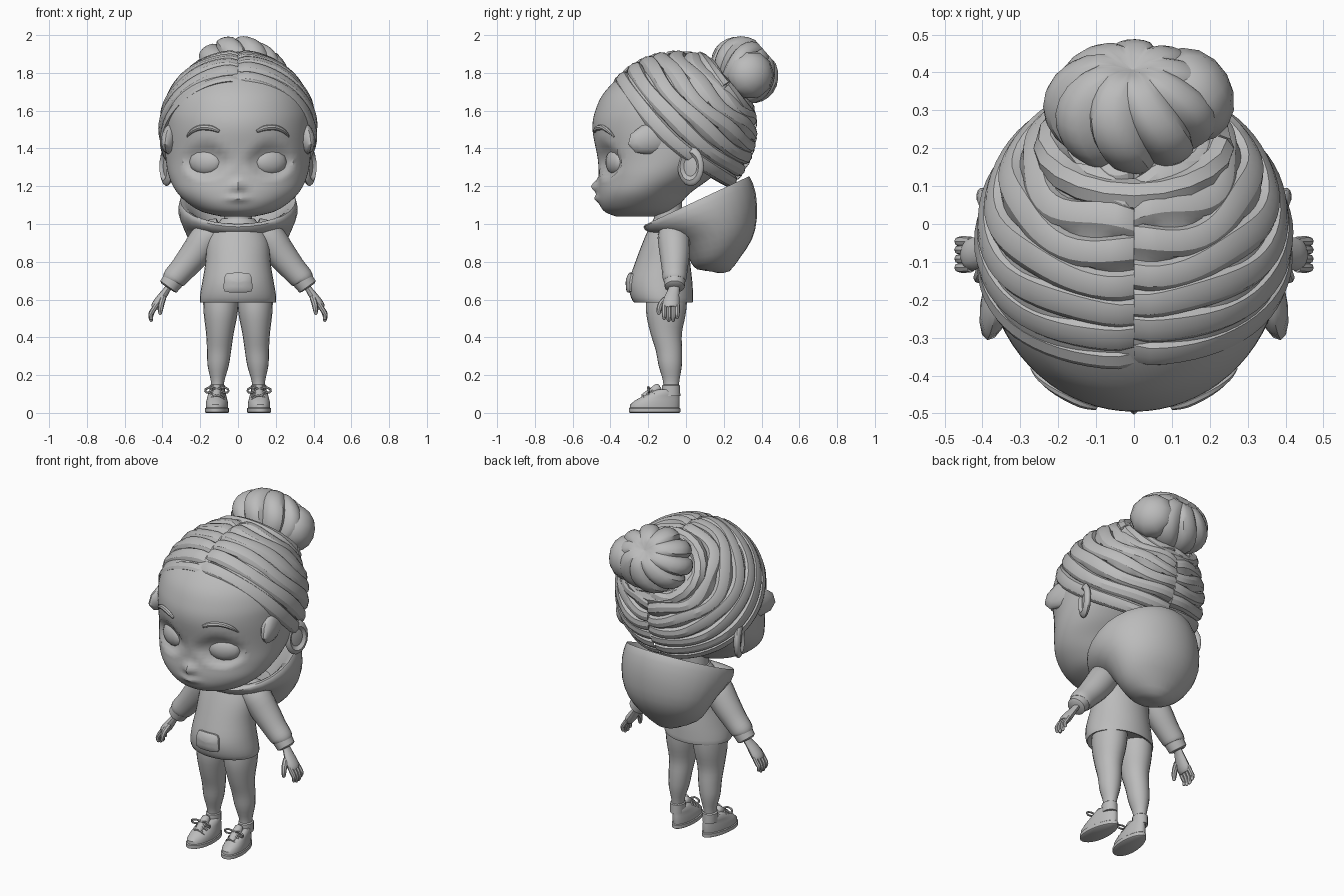
import bpy, bmesh, math
from mathutils import Vector, Matrix

if "Cube" in bpy.data.objects:
    bpy.data.objects.remove(bpy.data.objects["Cube"])

clay = bpy.data.materials.new("plain_grey")
clay.diffuse_color = (0.5, 0.5, 0.5, 1)
clay.use_nodes = True
clay.node_tree.nodes["Principled BSDF"].inputs["Base Color"].default_value = clay.diffuse_color


def build(name, verts, faces, mirror=False, angle=40):
    me = bpy.data.meshes.new(name)
    me.from_pydata([tuple(v) for v in verts], [], faces)
    bm = bmesh.new()
    bm.from_mesh(me)
    bmesh.ops.remove_doubles(bm, verts=bm.verts, dist=1e-5)
    bmesh.ops.recalc_face_normals(bm, faces=bm.faces)
    bm.to_mesh(me)
    bm.free()
    me.materials.append(clay)
    ob = bpy.data.objects.new(name, me)
    bpy.context.collection.objects.link(ob)
    bpy.ops.object.select_all(action='DESELECT')
    ob.select_set(True)
    bpy.context.view_layer.objects.active = ob
    bpy.ops.object.shade_smooth_by_angle(angle=math.radians(angle))
    if mirror:
        ob.modifiers.new("mirror", 'MIRROR').use_axis = (True, False, False)
    return ob


def skin(rings, caps=True):
    n = len(rings[0])
    verts = [p for r in rings for p in r]
    faces = [(i * n + j, i * n + (j + 1) % n, (i + 1) * n + (j + 1) % n, (i + 1) * n + j)
             for i in range(len(rings) - 1) for j in range(n)]
    if caps:
        faces += [tuple(range(n)), tuple(range(len(verts) - n, len(verts)))]
    return verts, faces


def spline(rows, k):
    """Catmull-Rom refinement of a list of number rows"""
    if k == 1:
        return rows
    out = []
    for i in range(len(rows) - 1):
        a, b, c, d = rows[max(i - 1, 0)], rows[i], rows[i + 1], rows[min(i + 2, len(rows) - 1)]
        for s in range(k):
            t = s / k
            out.append([0.5 * (2 * q + (r - p) * t + (2 * p - 5 * q + 4 * r - u) * t * t
                               + (3 * q - p - 3 * r + u) * t ** 3) for p, q, r, u in zip(a, b, c, d)])
    return out + [list(rows[-1])]


def oval(cx, w, yf, yb, zf, zb, n):
    """Oval ring from front (yf, zf) to back (yb, zb)"""
    pts = []
    for j in range(n):
        a = 2 * math.pi * j / n
        t = (1 + math.sin(a)) / 2
        pts.append(Vector((cx + w * math.cos(a), yf + (yb - yf) * t, zf + (zb - zf) * t)))
    return pts


def tube(name, rows, n=10, k=3, mirror=True, flat=1.0):
    """Tube through rows of x, y, z, radius"""
    rows = spline(rows, k)
    P = [Vector(r[:3]) for r in rows]
    rings = []
    for i, p in enumerate(P):
        d = (P[min(i + 1, len(P) - 1)] - P[max(i - 1, 0)]).normalized()
        u = d.cross(Vector((0, 1, 0))).normalized()
        v = d.cross(u)
        r = rows[i][3]
        rings.append([p + u * (r * flat * math.cos(2 * math.pi * j / n))
                      + v * (r * math.sin(2 * math.pi * j / n)) for j in range(n)])
    return build(name, *skin(rings), mirror)


def ball(name, loc, rad, rot=(0, 0, 0), seg=16, rings=10, mirror=True, dent=0.0):
    """Ellipsoid with its pole on local x, optionally dished on that side"""
    M = Matrix.Translation(loc)
    for ax, deg in zip('XYZ', rot):
        M = M @ Matrix.Rotation(math.radians(deg), 4, ax)
    rows = []
    for i in range(rings + 1):
        t = math.pi * i / rings
        x, rho = math.cos(t), math.sin(t)
        x -= dent if x > 0 and rho < 0.7 else 0
        rows.append([M @ Vector((x * rad[0], rho * math.cos(2 * math.pi * j / seg) * rad[1],
                                 rho * math.sin(2 * math.pi * j / seg) * rad[2])) for j in range(seg)])
    return build(name, *skin(rows, False), mirror)


# Head: z, half width, front y, back y
HEAD = [(1.04, .09, -.37, -.17), (1.065, .19, -.43, -.09), (1.11, .265, -.46, -.03), (1.17, .325, -.467, .03),
        (1.25, .365, -.462, .14), (1.35, .383, -.468, .25), (1.5, .39, -.495, .32), (1.6, .385, -.48, .32),
        (1.7, .345, -.43, .27), (1.8, .26, -.32, .18), (1.87, .1, -.16, .08)]
rings = []
for z, w, f, b in spline(HEAD, 5):
    ring = oval(0, w, f, b, z, z, 72)
    for p in ring:
        if p.y < -.1:
            e = ((abs(p.x) - .17) / .115) ** 2 + ((z - 1.33) / .09) ** 2
            p.y += .04 * math.sqrt(max(0, 1 - e))                                    # eye socket
            p.y -= .038 * math.exp(-(p.x / .03) ** 2 - ((z - 1.2) / .03) ** 2)       # nose
            p.y -= .02 * math.exp(-(p.x / .05) ** 2 - ((z - 1.135) / .018) ** 2)     # lips
    rings.append(ring)
build("head", *skin(rings))


def face_y(x, z):
    for a, b in zip(HEAD, HEAD[1:]):
        if a[0] <= z <= b[0]:
            t = (z - a[0]) / (b[0] - a[0])
            w, f, k = [a[i] + (b[i] - a[i]) * t for i in (1, 2, 3)]
            return (f + k) / 2 - (k - f) / 2 * math.sqrt(1 - (x / w) ** 2)


ball("eye", (.17, -.372, 1.328), (.045, .095, .07), (0, 0, -68), 12, 8)
tube("eyebrow", [(x, face_y(x, z) - .004, z, r) for x, z, r in
                 ((.1, 1.49, .008), (.14, 1.507, .014), (.2, 1.51, .014), (.245, 1.49, .011), (.27, 1.462, .004))], 8)
ball("ear", (.378, .025, 1.305), (.028, .075, .105), (0, 0, -22), 16, 12, dent=.7)
ball("sideburn", (.352, -.17, 1.455), (.045, .145, .085), (14, 0, 14), 10, 8)

# Hair shell: overlapping locks circling the bun axis
C = Vector((0, -.05, 1.5))
axis = Vector((0, .75, .66)).normalized()
front = Vector((0, -.66, .75)).normalized()
BANDS, N = 8, 32
STEP = ((0, -.035), (.12, .012), (.45, .03), (.8, .02), (1, -.012))
for side, label, phase in ((1, "left", 0.0), (-1, "right", .35)):
    rows = []
    for b in range(BANDS):
        for t, lift in STEP:
            row = []
            for j in range(N + 1):
                a = math.pi * j / N
                end = 101 - 12 * (1 - math.cos(a)) / 2 + 9 * math.sin(a) ** 2
                u = (b + t + (phase if 0 < b + t < BANDS else 0)) / BANDS
                u = min(1, u + .018 * math.sin(5 * a + b * 1.7) * (1 - u) * 2)
                th = math.radians(8 + (end - 8) * u)
                d = axis * math.cos(th) + (front * math.cos(a) + Vector((side, 0, 0)) * math.sin(a)) * math.sin(th)
                r = 1 / math.sqrt((d.x / .41) ** 2 + (d.y / .42) ** 2 + (d.z / .41) ** 2)
                part = .035 * math.exp(-(a / .07) ** 2) + .02 * math.exp(-((math.pi - a) / .1) ** 2)
                row.append(C + d * r * (1 + lift - part))
            rows.append(row)
    n = N + 1
    build("hair_" + label, [p for r in rows for p in r],
          [(i * n + j, i * n + j + 1, (i + 1) * n + j + 1, (i + 1) * n + j)
           for i in range(len(rows) - 1) for j in range(N)], angle=28)

# Bun: lobed knot with a wrapped lock at its base
LOBES, SEG = 9, 54
right = Vector((1, 0, 0))
rows = []
for i in range(15):
    t = math.pi * i / 14
    row = []
    for j in range(SEG):
        a = 2 * math.pi * j / SEG
        twist = a + .35 * math.cos(t)
        lobe = .84 + .16 * abs(math.sin(LOBES * a / 2)) ** .5
        rho = math.sin(t) * lobe
        h = math.cos(t) * (.165 - .035 * math.exp(-(math.sin(t) / .25) ** 2))
        row.append(Vector((-.005, .31, 1.815)) + axis * h
                   + (right * math.cos(twist) * .235 + front * math.sin(twist) * .195) * rho)
    rows.append(row)
build("bun", *skin(rows, False), angle=35)
ball("bun_side_lock", (.15, .34, 1.79), (.11, .13, .13), (0, 0, 30), 10, 8, mirror=False)
loop = [Vector((0, .2, 1.725)) + right * .22 * math.cos(2 * math.pi * j / 20)
        + front * .19 * math.sin(2 * math.pi * j / 20) for j in range(21)]
tube("bun_base_lock", [(*p, .045) for p in loop], 8, 1, False)

# Hooded top
TORSO = [(.6, .175, -.25, .01), (.585, .2, -.275, .035), (.63, .2, -.297, .037), (.7, .188, -.3, .033),
         (.8, .172, -.268, .022), (.9, .165, -.23, .02), (.97, .135, -.2, .015), (1.03, .085, -.17, .0)]
build("top_body", *skin([oval(0, w, f, b, z, z, 32) for z, w, f, b in spline(TORSO, 3)]))


def torso_y(x, z):
    for a, b in zip(TORSO[1:], TORSO[2:]):
        if a[0] <= z <= b[0]:
            t = (z - a[0]) / (b[0] - a[0])
            w, f, k = [a[i] + (b[i] - a[i]) * t for i in (1, 2, 3)]
            return (f + k) / 2 - (k - f) / 2 * math.sqrt(1 - (x / w) ** 2)


# Front pocket: rounded patch swelling off the belly
rows = []
for grow, out in ((1, -.01), (1, .012), (.85, .018), (.4, .02), (.02, .02)):
    row = []
    for j in range(24):
        a = 2 * math.pi * j / 24
        c, s = math.cos(a), math.sin(a)
        m = 1 / (abs(c) ** 6 + abs(s) ** 6) ** (1 / 6)
        z = .69 + .052 * s * m * grow
        x = (.075 - .1 * (z - .69)) * c * m * grow
        row.append(Vector((x, torso_y(x, z) - out, z)))
    rows.append(row)
build("pocket", *skin(rows))

# Hood: half width, front y, back y, front z, back z; inner lining first
HOOD = [(.15, -.08, .2, .95, .95), (.25, -.15, .29, .99, 1.17), (.295, -.2, .325, 1.0, 1.24),
        (.31, -.225, .34, .985, 1.245), (.315, -.19, .37, .95, 1.16), (.285, -.06, .375, .91, 1.03),
        (.24, .0, .35, .84, .92), (.18, .03, .285, .79, .82), (.09, .06, .23, .76, .75), (.02, .13, .17, .75, .74)]
build("hood", *skin([oval(0, *r, 28) for r in spline(HOOD, 2)]), angle=50)
build("neck", *skin([oval(0, .075, -.17, -.02, z, z, 16) for z in (.95, 1.12)]))

# Arms, cuffs and hands
tube("sleeve", [(.09, -.07, .965, .07), (.16, -.065, .93, .085), (.225, -.06, .845, .08), (.29, -.06, .765, .069),
                (.335, -.06, .715, .064), (.345, -.06, .70, .057)], 16)
tube("cuff", [(.335, -.06, .713, .05), (.34, -.06, .706, .057), (.368, -.06, .668, .053), (.372, -.06, .662, .04)], 16, 1)
tube("palm", [(.36, -.062, .675, .03), (.378, -.065, .65, .03), (.405, -.075, .61, .04),
              (.43, -.08, .572, .044), (.44, -.08, .555, .036)], 12, 2, flat=.6)
for i, (y, drop) in enumerate(((-.115, .01), (-.092, 0), (-.068, 0), (-.046, .015))):
    tube("finger_%d" % (i + 1), [(.43, y, .575, .013), (.452, y, .54, .014), (.462, y, .51 + drop, .0125),
                                 (.458, y, .488 + drop, .009), (.456, y, .483 + drop, .003)], 8, 2)
tube("thumb", [(.395, -.1, .61, .016), (.405, -.13, .58, .016), (.41, -.142, .55, .014),
               (.412, -.145, .525, .009), (.412, -.145, .52, .003)], 8, 2)

# Legs: z, centre x, half width, front y, back y
LEG = [(.12, .11, .034, -.12, -.04), (.17, .108, .036, -.122, -.035), (.25, .105, .056, -.145, -.022),
       (.33, .1, .064, -.16, -.02), (.42, .096, .073, -.188, -.022), (.52, .092, .089, -.21, -.002),
       (.6, .09, .094, -.21, .005), (.66, .088, .088, -.2, .0)]
build("leg", *skin([oval(cx, w, f, b, z, z, 20) for z, cx, w, f, b in spline(LEG, 3)]), True)
build("sock", *skin([oval(.11, w, f, b, z, z, 16) for z, w, f, b in
                     ((.09, .04, -.13, -.03), (.145, .041, -.127, -.032), (.15, .034, -.12, -.038))]), True)


# Shoes: soles, uppers, tongues and laces
def shoe(name, rows):
    rings = []
    for z, w, f, b, zf in rows:
        ring = oval(.11, w, f, b, zf, z, 28)
        for p in ring:   # narrow heel, toe turned slightly outward
            s = (p.y - f) / (b - f)
            p.x = .11 + (p.x - .11) * (1.08 - .25 * s) + .02 * (.5 - s)
        rings.append(ring)
    build(name, *skin(rings), True)


shoe("sole", ((0, .059, -.295, -.037, 0), (.004, .065, -.303, -.03, .004),
              (.024, .065, -.303, -.03, .024), (.028, .06, -.298, -.035, .028)))
shoe("shoe_upper", ((.026, .06, -.297, -.036, .026), (.05, .061, -.295, -.034, .045), (.075, .056, -.27, -.034, .066),
                    (.095, .05, -.225, -.036, .09), (.11, .046, -.18, -.036, .115), (.12, .036, -.15, -.045, .125)))
tube("tongue", [(.113, -.225, .08, .022), (.112, -.18, .108, .026), (.111, -.145, .135, .024), (.111, -.138, .14, .01)], 10, 2)
for i, (y, z) in enumerate(((-.23, .088), (-.205, .103), (-.18, .118))):
    tube("lace_%d" % (i + 1), [(.073, y + .012, z - .02, .006), (.095, y, z + .002, .006),
                               (.13, y, z + .002, .006), (.152, y + .012, z - .02, .006)], 6, 2)
for s, label in ((1, "outer"), (-1, "inner")):
    tube("bow_" + label, [(.112, -.19, .122, .006), (.112 + s * .03, -.2, .136, .006), (.112 + s * .06, -.2, .125, .006),
                          (.112 + s * .055, -.195, .108, .006), (.112 + s * .025, -.195, .112, .006),
                          (.112, -.19, .122, .006)], 6, 2)
